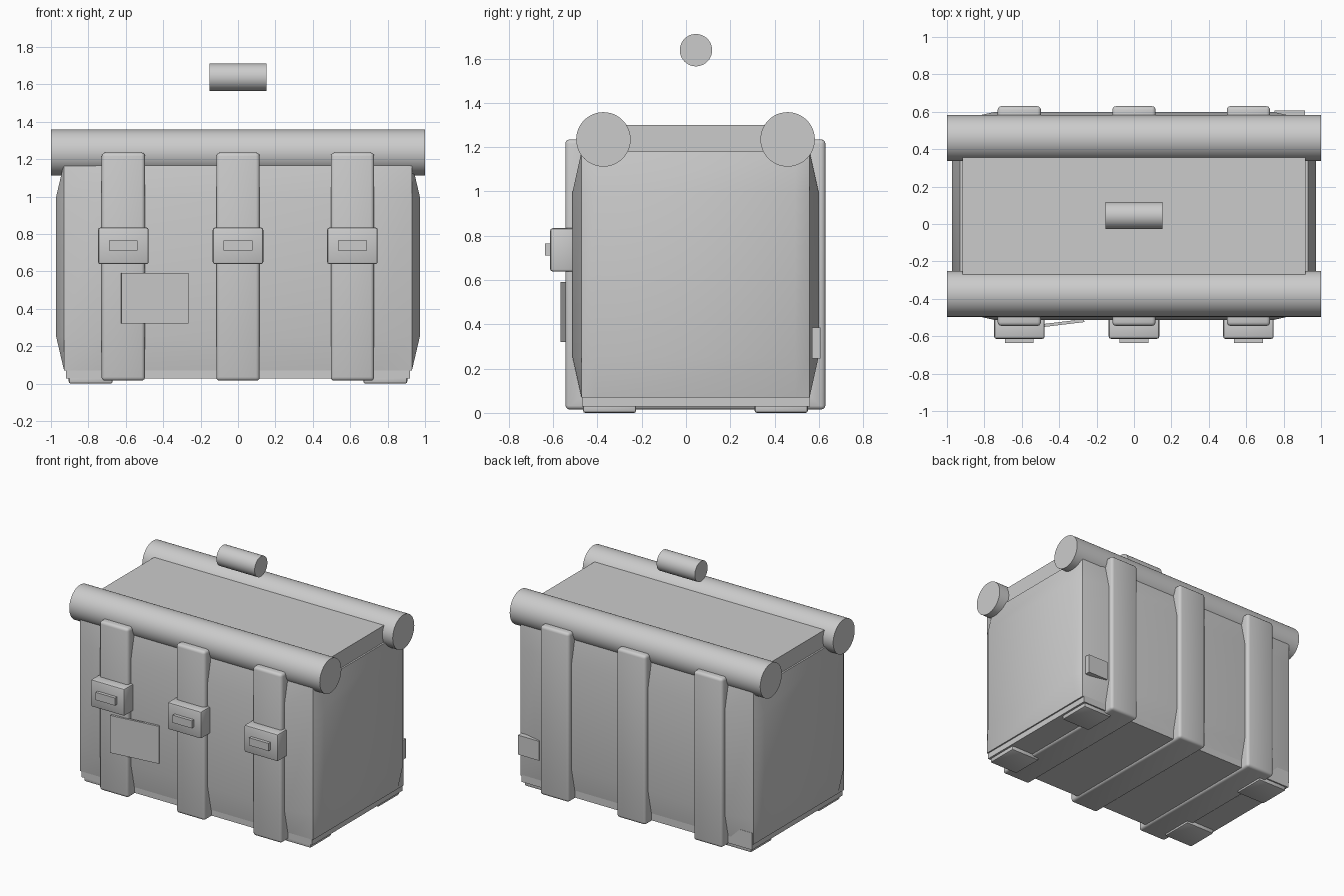
import bpy
from math import pi, radians

if "Cube" in bpy.data.objects:
    bpy.data.objects.remove(bpy.data.objects["Cube"])


def finish(ob, bevel=0.0, segments=2, smooth=True):
    if bevel:
        m = ob.modifiers.new("Bevel", "BEVEL")
        m.width, m.segments = bevel, segments
        m.limit_method = "ANGLE"
        m.angle_limit = radians(40)
    bpy.ops.object.select_all(action="DESELECT")
    ob.select_set(True)
    bpy.context.view_layer.objects.active = ob
    if bevel:
        bpy.ops.object.modifier_apply(modifier="Bevel")
    if smooth:
        bpy.ops.object.shade_smooth_by_angle(angle=radians(32))
    return ob


def mesh(name, verts, faces):
    me = bpy.data.meshes.new(name)
    me.from_pydata(verts, [], faces)
    ob = bpy.data.objects.new(name, me)
    bpy.context.collection.objects.link(ob)
    return ob


def box(name, x, y, z, bevel=0.0, rot_z=0.0):
    """Box from (min, max) pairs."""
    bpy.ops.mesh.primitive_cube_add(
        size=1, location=[(a + b) / 2 for a, b in (x, y, z)], rotation=(0, 0, rot_z))
    ob = bpy.context.object
    ob.name = name
    ob.scale = [b - a for a, b in (x, y, z)]
    bpy.ops.object.transform_apply(location=False, rotation=False, scale=True)
    return finish(ob, bevel, smooth=bevel > 0)


def roll(name, x0, x1, y, z, r):
    bpy.ops.mesh.primitive_cylinder_add(
        vertices=48, radius=r, depth=x1 - x0,
        location=((x0 + x1) / 2, y, z), rotation=(0, pi / 2, 0))
    bpy.context.object.name = name
    return finish(bpy.context.object)


# Padded body: fixed corner posts, panels swelling outward at mid height
def body():
    yc = 0.043

    def ring(z, b):
        half = [(0.93, 0.515), (0.75, 0.515 + 0.04 * b)]
        side = (0.93 + 0.042 * b, 0.45)
        (cx, cy), (fx, fy) = half
        pts = [(cx, -cy), side[:1] + (-side[1],), side, (cx, cy), (fx, fy), (-fx, fy),
               (-cx, cy), (-side[0], side[1]), (-side[0], -side[1]), (-cx, -cy),
               (-fx, -fy), (fx, -fy)]
        return [(px, py + yc, z) for px, py in pts]

    levels = [(0.07, 0), (0.25, 1), (1.0, 1), (1.18, 0)]
    verts = [v for lv in levels for v in ring(*lv)]
    n = 12
    faces = [(k * n + i, k * n + (i + 1) % n, (k + 1) * n + (i + 1) % n, (k + 1) * n + i)
             for k in range(len(levels) - 1) for i in range(n)]
    faces += [tuple(reversed(range(n))), tuple(range(3 * n, 4 * n))]
    finish(mesh("padded_body", verts, faces))


body()
box("base_slab", (-0.92, 0.92), (-0.47, 0.56), (0.028, 0.15))
box("lid_slab", (-0.918, 0.918), (-0.37, 0.46), (1.16, 1.30))

# Bed rolls on the lid edges and the grip above
roll("front_roll", -1, 1, -0.373, 1.235, 0.123)
roll("back_roll", -1, 1, 0.459, 1.235, 0.123)
roll("top_grip", -0.153, 0.152, 0.045, 1.638, 0.073)


# Strap: U-shaped profile running down the front, under the base and up the back
def strap(name, cx):
    prof = [(-0.545, 1.235), (-0.545, 0.015), (0.63, 0.015), (0.63, 1.235),
            (0.53, 1.235), (0.53, 0.1), (-0.44, 0.1), (-0.44, 1.235)]
    w = 0.116
    verts = [(cx + s * w, y, z) for s in (-1, 1) for y, z in prof]
    faces = [(i, i + 8, (i + 1) % 8 + 8, (i + 1) % 8) for i in range(8)]
    for o in (0, 8):
        quads = [(0, 1, 6, 7), (1, 2, 5, 6), (2, 3, 4, 5)]
        faces += [tuple(v + o for v in (q if o == 0 else q[::-1])) for q in quads]
    ob = mesh(name, verts, faces)
    bpy.context.view_layer.objects.active = ob
    ob.select_set(True)
    bpy.ops.object.mode_set(mode="EDIT")
    bpy.ops.mesh.select_all(action="SELECT")
    bpy.ops.mesh.normals_make_consistent(inside=False)
    bpy.ops.object.mode_set(mode="OBJECT")
    finish(ob, 0.02, 3)


for side, cx in (("left", -0.613), ("middle", 0.0), ("right", 0.612)):
    strap(side + "_strap", cx)
    box(side + "_buckle", (cx - 0.135, cx + 0.135), (-0.614, -0.50), (0.638, 0.834), 0.012)
    box(side + "_buckle_tab", (cx - 0.077, cx + 0.077), (-0.637, -0.60), (0.71, 0.765))

# Corner feet
for sx in (-1, 1):
    for y, end in (((-0.465, -0.225), "front"), ((0.31, 0.55), "back")):
        x = sorted((sx * 0.67, sx * 0.905))
        box(f"{end}_{'left' if sx < 0 else 'right'}_foot", x, y, (0.0, 0.05), 0.01)

# Blank patches: a tilted one on the front, a small one on the back corner
box("front_patch", (-0.625, -0.265), (-0.546, -0.53), (0.32, 0.59), rot_z=0.12)
box("back_patch", (0.75, 0.915), (0.57, 0.608), (0.245, 0.385))
